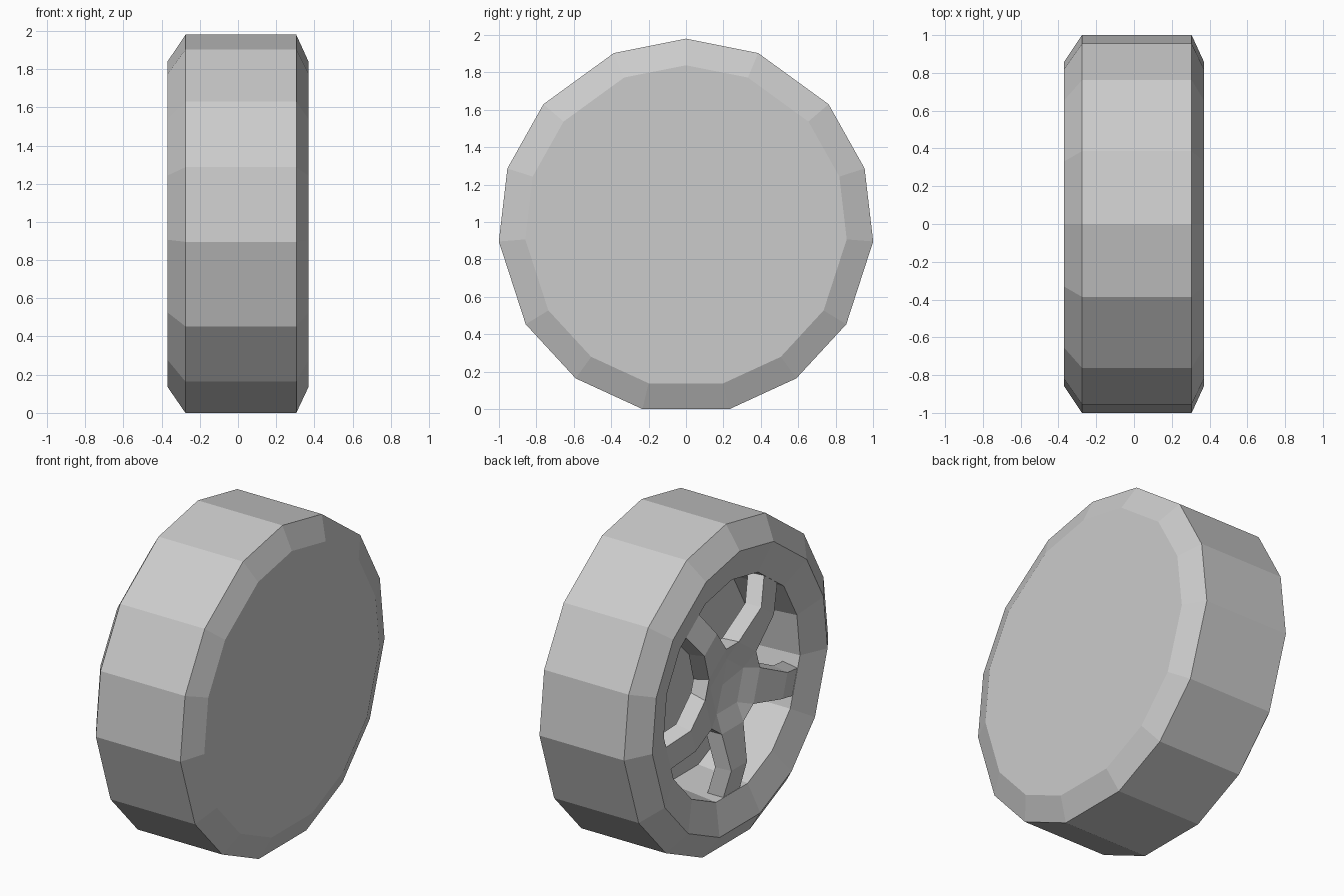
import bpy
import bmesh
from math import sin, cos, radians

cube = bpy.data.objects.get("Cube")
if cube:
    bpy.data.objects.remove(cube)

AXIS_Z = 0.976
REPEATS = 5
STEP = 360 / REPEATS

# Single flat colour
grey = bpy.data.materials.new("plain grey")
grey.use_nodes = True
colour = (0.6, 0.6, 0.6, 1)
grey.diffuse_color = colour
grey.node_tree.nodes["Principled BSDF"].inputs["Base Color"].default_value = colour


def polar(x, radius, degrees):
    """Point around the axle; zero degrees is straight up."""
    a = radians(degrees)
    return (x, radius * sin(a), AXIS_Z + radius * cos(a))


def finish(name, bm):
    bmesh.ops.recalc_face_normals(bm, faces=bm.faces)
    mesh = bpy.data.meshes.new(name)
    bm.to_mesh(mesh)
    bm.free()
    mesh.materials.append(grey)
    obj = bpy.data.objects.new(name, mesh)
    bpy.context.collection.objects.link(obj)
    return obj


def bridge(bm, a, b):
    for i in range(len(a)):
        j = (i + 1) % len(a)
        bm.faces.new((a[i], a[j], b[j], b[i]))


# Tyre with closed inner side, bevelled shoulders, rim lip and deep barrel
angles = [k * STEP + d for k in range(REPEATS) for d in (0, 22.6, 49.4)]
profile = [(0.37, 0.862), (0.305, 1.004), (-0.275, 1.004), (-0.37, 0.862),
           (-0.315, 0.67), (0.02, 0.64)]
bm = bmesh.new()
rings = [[bm.verts.new(polar(x, r, a)) for a in angles] for x, r in profile]
for a, b in zip(rings, rings[1:]):
    bridge(bm, a, b)
bm.faces.new(rings[0])
bm.faces.new(rings[-1])
finish("tyre_and_barrel", bm)


# Five-spoke centre: spokes bulge at mid length and dip to a dished hub
def spoke_outline(bm, depth, widen):
    ring, hub = [], []
    side = [(0.27, 23, -0.32), (0.48, 9.2, -0.365), (0.66, 7, -0.312)]
    for k in range(REPEATS):
        mid = k * STEP + STEP / 2
        for sign, points in ((-1, side), (1, side[::-1])):
            for r, half, x in points:
                ring.append(bm.verts.new(polar(x + depth, r, mid + sign * half * widen)))
        hub.append(bm.verts.new(polar(-0.28 + depth, 0.17, (k + 1) * STEP)))
    return ring, hub


def cap(bm, ring, hub, apex_x):
    apex = bm.verts.new((apex_x, 0, AXIS_Z))
    for k in range(REPEATS):
        s = ring[6 * k:6 * k + 6]
        n = (k + 1) % REPEATS
        bm.faces.new((s[1], s[2], s[3], s[4]))
        bm.faces.new((s[0], s[1], s[4], s[5]))
        bm.faces.new((hub[k - 1], s[0], s[5], hub[k]))
        bm.faces.new((hub[k], s[5], ring[6 * n]))
        bm.faces.new((apex, hub[k], hub[n]))


bm = bmesh.new()
front, front_hub = spoke_outline(bm, 0, 1)
back, back_hub = spoke_outline(bm, 0.1, 1.2)
cap(bm, front, front_hub, -0.25)
cap(bm, back, back_hub, -0.15)
bridge(bm, front, back)
finish("spoked_centre", bm)
